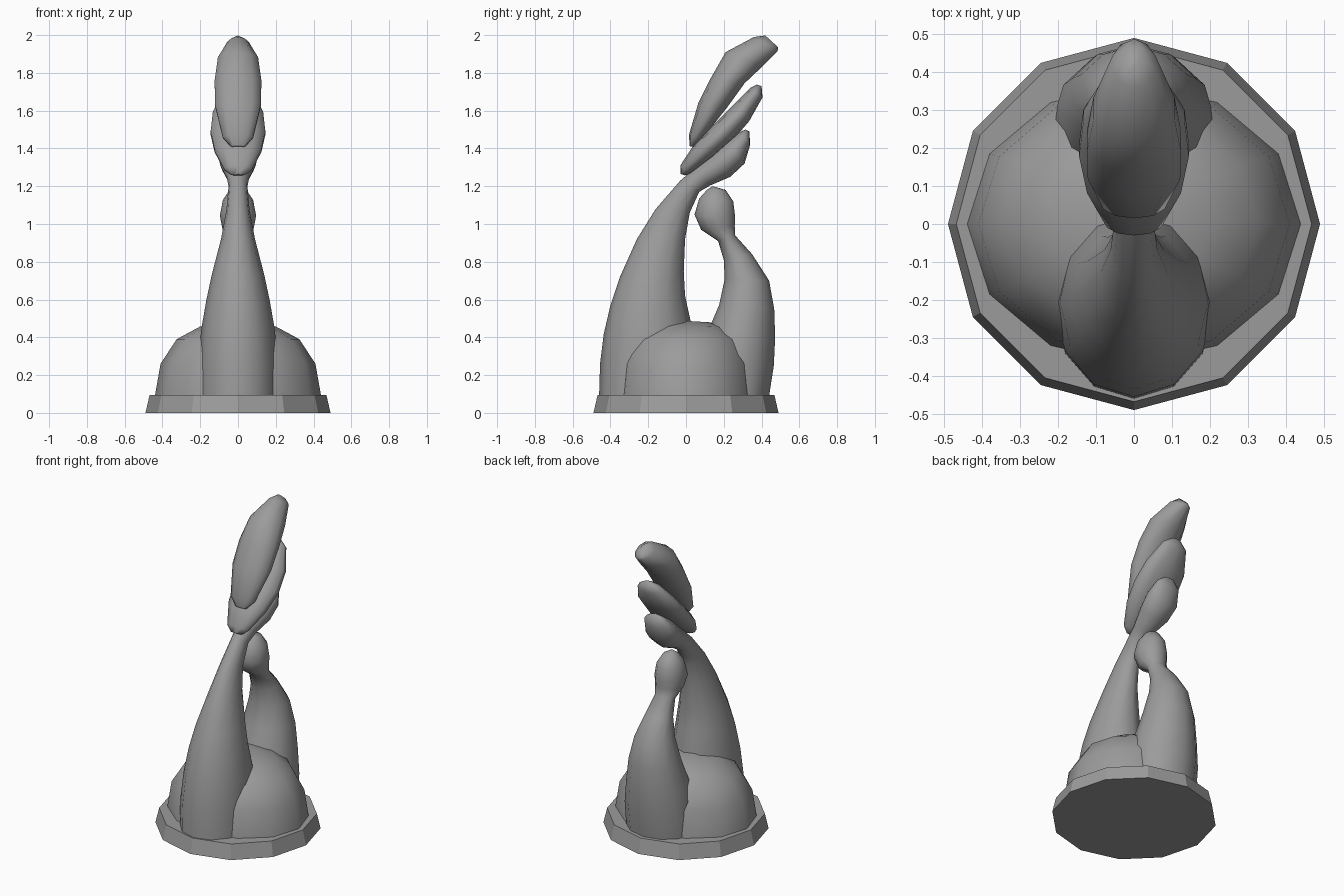
import bpy, bmesh, math

stone = bpy.data.materials.new("grey_stone")
stone.diffuse_color = (0.33, 0.33, 0.33, 1)


def loft(name, sections, sides=12, smooth=70):
    """Skin elliptical rings; each section is (y1, z1, y2, z2, half width in x)."""
    bm = bmesh.new()
    rings = []
    for y1, z1, y2, z2, w in sections:
        ring = []
        for i in range(sides):
            a = 2 * math.pi * i / sides
            t = (1 - math.cos(a)) / 2
            ring.append(bm.verts.new((w * math.sin(a), y1 + (y2 - y1) * t, z1 + (z2 - z1) * t)))
        rings.append(ring)
    for a, b in zip(rings, rings[1:]):
        for i in range(sides):
            j = (i + 1) % sides
            bm.faces.new((a[i], a[j], b[j], b[i]))
    bm.faces.new(rings[0])
    bm.faces.new(rings[-1])
    bmesh.ops.recalc_face_normals(bm, faces=bm.faces)
    mesh = bpy.data.meshes.new(name)
    bm.to_mesh(mesh)
    bm.free()
    mesh.materials.append(stone)
    ob = bpy.data.objects.new(name, mesh)
    bpy.context.collection.objects.link(ob)
    bpy.context.view_layer.objects.active = ob
    ob.select_set(True)
    if smooth:
        bpy.ops.object.shade_smooth_by_angle(angle=math.radians(smooth))
    ob.select_set(False)
    return ob


# Twelve-sided tapered plinth
loft("plinth", [(-0.49, 0, 0.49, 0, 0.49), (-0.468, 0.095, 0.468, 0.095, 0.468)], smooth=0)

# Low rounded mound between the two stems
loft("mound", [
    (-0.37, 0.09, 0.37, 0.09, 0.44),
    (-0.355, 0.26, 0.355, 0.26, 0.41),
    (-0.29, 0.39, 0.30, 0.39, 0.325),
    (-0.19, 0.46, 0.22, 0.455, 0.20),
    (-0.05, 0.49, 0.12, 0.48, 0.07),
])

# Tall front stem, bending back into the lowest pad
loft("front_stem", [
    (-0.46, 0.09, 0.02, 0.09, 0.21),
    (-0.455, 0.26, 0.03, 0.26, 0.21),
    (-0.435, 0.42, 0.03, 0.46, 0.195),
    (-0.40, 0.57, -0.005, 0.62, 0.168),
    (-0.35, 0.72, -0.012, 0.75, 0.138),
    (-0.26, 0.92, -0.005, 0.92, 0.09),
    (-0.16, 1.08, 0.02, 1.06, 0.062),
    (-0.03, 1.23, 0.07, 1.17, 0.05),
    (0.04, 1.29, 0.13, 1.205, 0.06),
    (0.14, 1.375, 0.235, 1.25, 0.095),
    (0.21, 1.435, 0.31, 1.32, 0.105),
    (0.29, 1.49, 0.34, 1.42, 0.08),
    (0.315, 1.50, 0.335, 1.49, 0.03),
])

# Short back stem ending in a knob
loft("back_stem", [
    (0.06, 0.09, 0.44, 0.09, 0.22),
    (0.07, 0.25, 0.465, 0.25, 0.215),
    (0.11, 0.42, 0.472, 0.40, 0.19),
    (0.175, 0.57, 0.467, 0.55, 0.16),
    (0.205, 0.71, 0.44, 0.70, 0.122),
    (0.20, 0.81, 0.35, 0.84, 0.085),
    (0.17, 0.91, 0.26, 0.94, 0.066),
    (0.08, 0.97, 0.258, 0.99, 0.084),
    (0.045, 1.05, 0.26, 1.04, 0.096),
    (0.07, 1.135, 0.25, 1.12, 0.08),
    (0.11, 1.18, 0.21, 1.18, 0.045),
    (0.14, 1.20, 0.16, 1.195, 0.012),
])

# Two tilted pads stacked above the front stem
loft("middle_pad", [
    (-0.03, 1.265, -0.005, 1.257, 0.04),
    (-0.03, 1.31, 0.03, 1.27, 0.075),
    (0.045, 1.425, 0.15, 1.355, 0.13),
    (0.14, 1.52, 0.25, 1.445, 0.152),
    (0.24, 1.62, 0.335, 1.545, 0.14),
    (0.34, 1.72, 0.405, 1.67, 0.085),
    (0.375, 1.738, 0.40, 1.73, 0.03),
], sides=10)
loft("top_pad", [
    (0.02, 1.412, 0.045, 1.408, 0.04),
    (0.015, 1.47, 0.085, 1.45, 0.085),
    (0.065, 1.64, 0.22, 1.62, 0.128),
    (0.13, 1.77, 0.31, 1.745, 0.13),
    (0.21, 1.91, 0.40, 1.83, 0.112),
    (0.36, 1.99, 0.485, 1.915, 0.06),
    (0.42, 1.998, 0.488, 1.935, 0.02),
], sides=10)
